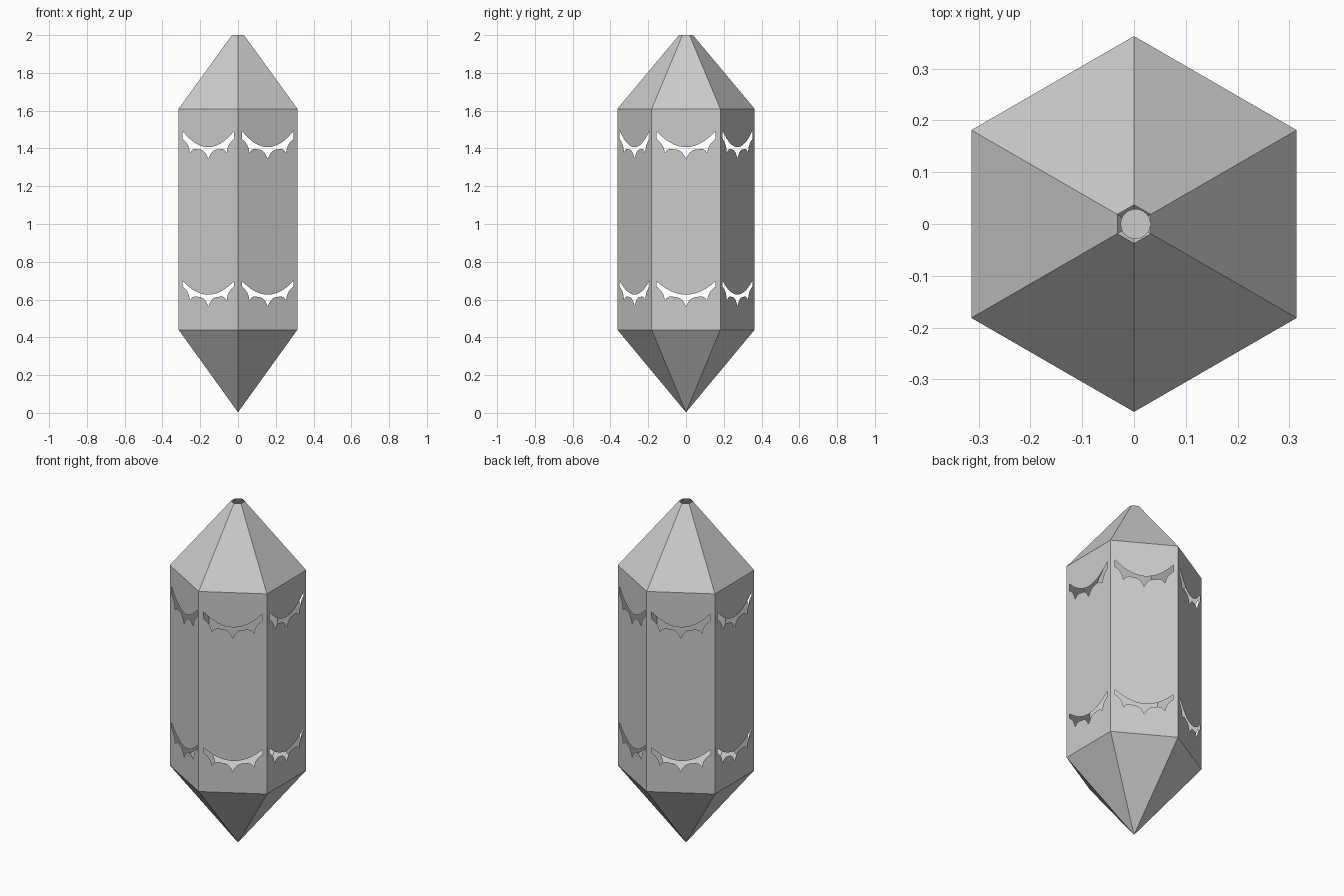
import bpy, bmesh, math
from mathutils import Vector

if "Cube" in bpy.data.objects:
    bpy.data.objects.remove(bpy.data.objects["Cube"])

R = 0.363                      # hexagon corner radius
AP = R * math.cos(math.pi / 6)  # distance to the middle of a side
Z_LOW, Z_HIGH, Z_TOP, R_TOP = 0.44, 1.61, 2.0, 0.037


def bez(a, c, b, n=6):
    """Quadratic curve from a to b pulled to c, without the end point."""
    return [((1-t)**2*a[0] + 2*t*(1-t)*c[0] + t*t*b[0],
             (1-t)**2*a[1] + 2*t*(1-t)*c[1] + t*t*b[1])
            for t in (i / n for i in range(n))]


def wing_cutout(z, depth):
    """Scalloped crescent outline; z is the height of the middle point."""
    tip = z + 0.062 + depth
    right = bez((0, z), (0.022, z + 0.052), (0.058, z + 0.049), 5)
    right += bez((0.058, z + 0.049), (0.096, z + 0.062), (0.112, z + 0.030), 5)
    right += bez((0.112, z + 0.030), (0.116, z + 0.078), (0.157, z + 0.105))
    left = [(-u, v) for u, v in reversed(right[1:])]
    arc = bez((0.157, tip), (0, tip - 2 * depth), (-0.157, tip), 16)
    arc.append((-0.157, tip))
    return right + [(0.157, z + 0.105)] + arc + [(-0.157, z + 0.105)] + left


def ring(r, z):
    return [Vector((r * math.sin(k * math.pi / 3), -r * math.cos(k * math.pi / 3), z))
            for k in range(6)]


def make_object(name, bm):
    bmesh.ops.remove_doubles(bm, verts=bm.verts, dist=0.0002)
    bmesh.ops.recalc_face_normals(bm, faces=bm.faces)
    me = bpy.data.meshes.new(name)
    bm.to_mesh(me)
    bm.free()
    ob = bpy.data.objects.new(name, me)
    bpy.context.collection.objects.link(ob)
    return ob


# Pierced side walls of the lantern, plus the two pointed caps
bm = bmesh.new()
outlines = [
    [(-R/2, Z_LOW), (R/2, Z_LOW), (R/2, Z_HIGH), (-R/2, Z_HIGH)],
    wing_cutout(1.345, 0.085),
    wing_cutout(0.564, 0.072),
]
for k in range(6):
    a = k * math.pi / 3
    out = Vector((math.cos(a), math.sin(a), 0))
    side = Vector((-math.sin(a), math.cos(a), 0))
    edges = []
    for pts in outlines:
        vs = [bm.verts.new(out * AP + side * u + Vector((0, 0, v))) for u, v in pts]
        edges += [bm.edges.new((vs[i], vs[(i + 1) % len(vs)])) for i in range(len(vs))]
    bmesh.ops.triangle_fill(bm, edges=edges, use_beauty=True, normal=out)

low, high, top = ring(R, Z_LOW), ring(R, Z_HIGH), ring(R_TOP, Z_TOP)
for k in range(6):
    j = (k + 1) % 6
    bm.faces.new([bm.verts.new(p) for p in (high[k], high[j], top[j], top[k])])
    bm.faces.new([bm.verts.new(p) for p in (low[j], low[k], Vector((0, 0, 0.003)))])
make_object("lantern_shell", bm)

# Small round holder deep in the lower point, seen through the top opening
bpy.ops.mesh.primitive_cylinder_add(vertices=24, radius=0.029, depth=0.06,
                                    location=(0.003, 0, 0.085))
bpy.context.object.name = "inner_holder"
bpy.ops.object.shade_smooth_by_angle()
